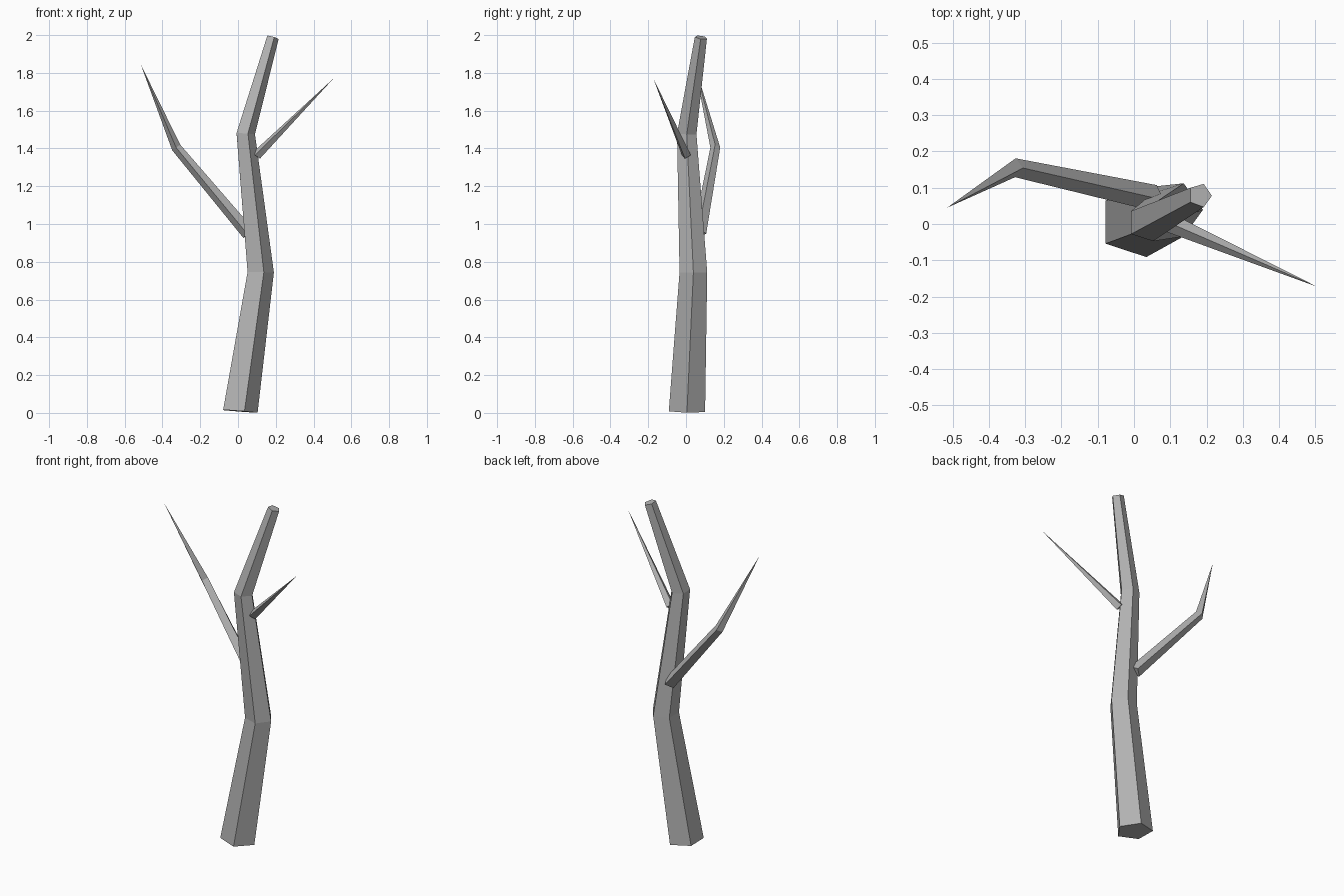
import bpy, bmesh, math
from mathutils import Vector

if "Cube" in bpy.data.objects:
    bpy.data.objects.remove(bpy.data.objects["Cube"])

bark = bpy.data.materials.new("grey_bark")
bark.diffuse_color = (0.45, 0.45, 0.45, 1)
bark.use_nodes = True
bark.node_tree.nodes["Principled BSDF"].inputs["Base Color"].default_value = bark.diffuse_color


def limb(name, sides, ref, rings, tip=None):
    """Loft rings of (centre, radius, normal); close with a cap or a pointed tip."""
    bm = bmesh.new()
    loops = []
    for centre, radius, normal in rings:
        n = Vector(normal).normalized()
        u = Vector(ref)
        u = (u - n * u.dot(n)).normalized()
        v = n.cross(u)
        loop = []
        for i in range(sides):
            a = math.tau * i / sides
            loop.append(bm.verts.new(Vector(centre) + radius * (u * math.cos(a) + v * math.sin(a))))
        loops.append(loop)
    for low, high in zip(loops, loops[1:]):
        for i in range(sides):
            j = (i + 1) % sides
            bm.faces.new((low[i], low[j], high[j], high[i]))
    bm.faces.new(loops[0][::-1])
    if tip:
        point = bm.verts.new(tip)
        for i in range(sides):
            bm.faces.new((loops[-1][i], loops[-1][(i + 1) % sides], point))
    else:
        bm.faces.new(loops[-1])
    mesh = bpy.data.meshes.new(name)
    bm.to_mesh(mesh)
    bm.free()
    mesh.materials.append(bark)
    obj = bpy.data.objects.new(name, mesh)
    bpy.context.collection.objects.link(obj)
    return obj


# Crooked five-sided trunk
limb("trunk", 5, (1, 0, 0), [
    ((0.003, 0.005, 0.009), 0.101, (0.08, 0.02, 1)),
    ((0.113, 0.039, 0.745), 0.077, (0.02, 0.0, 1)),
    ((0.036, 0.004, 1.478), 0.054, (0.06, 0.04, 1)),
    ((0.182, 0.079, 1.988), 0.034, (0.28, 0.14, 1)),
])

# Long bent branch on the left
limb("bent_branch", 4, (0, 0, 1), [
    ((0.055, 0.072, 0.95), 0.036, (-0.38, 0.083, 0.45)),
    ((-0.327, 0.155, 1.405), 0.026, (-0.32, 0.01, 0.45)),
], tip=(-0.515, 0.045, 1.845))

# Short straight branch on the right
limb("short_branch", 4, (0, 0, 1), [
    ((0.10, 0.002, 1.365), 0.026, (0.405, -0.174, 0.405)),
], tip=(0.505, -0.173, 1.77))
